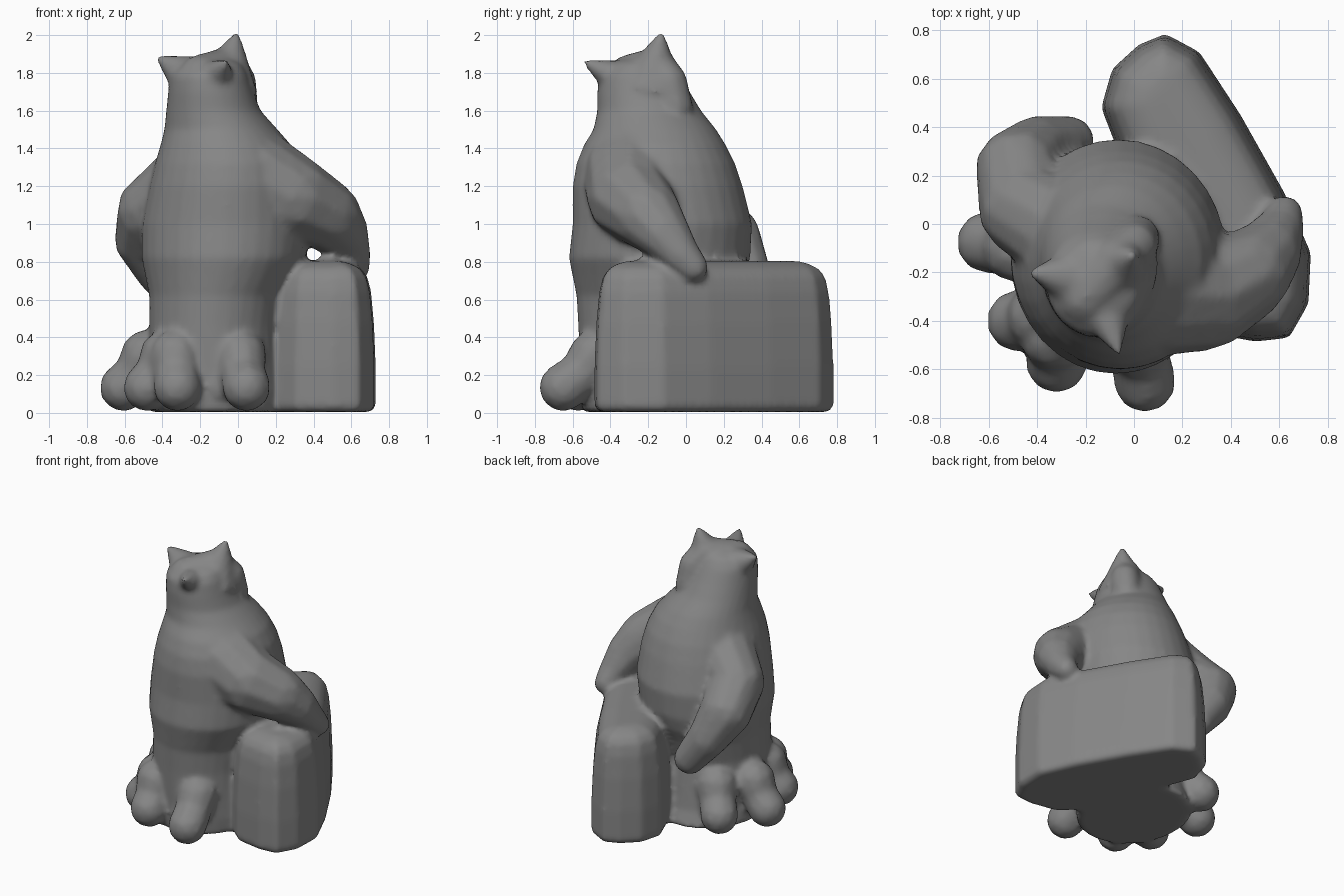
import bpy, bmesh, math
from mathutils import Vector, Matrix

grey = bpy.data.materials.new("dark_grey")
grey.diffuse_color = (0.24, 0.24, 0.24, 1)


def loft(bm, rings):
    """Skin a stack of equal-length closed rings and cap both ends."""
    vs = [[bm.verts.new(p) for p in r] for r in rings]
    n = len(vs[0])
    for a, b in zip(vs, vs[1:]):
        for i in range(n):
            j = (i + 1) % n
            bm.faces.new((a[i], a[j], b[j], b[i]))
    bm.faces.new(vs[0][::-1])
    bm.faces.new(vs[-1])


def oval(z, x0, x1, y0, y1, n=32):
    return [((x0 + x1) / 2 + (x1 - x0) / 2 * math.cos(2 * math.pi * i / n),
             (y0 + y1) / 2 + (y1 - y0) / 2 * math.sin(2 * math.pi * i / n), z)
            for i in range(n)]


def inset(pts, d):
    """Move a counter-clockwise outline inward by d."""
    out = []
    n = len(pts)
    for i in range(n):
        t = (Vector(pts[(i + 1) % n]) - Vector(pts[i - 1])).normalized()
        out.append(Vector(pts[i]) + Vector((-t.y, t.x)) * d)
    return out


def limb(bm, pts, steps=8):
    """Rounded limb through (x, y, z, radius) points."""
    for a, b in zip(pts, pts[1:]):
        for k in range(steps + 1):
            q = Vector(a).lerp(Vector(b), k / steps)
            bmesh.ops.create_icosphere(bm, subdivisions=2, radius=q[3],
                                       matrix=Matrix.Translation(q[:3]))


def spike(bm, base, tip, r):
    b, t = Vector(base), Vector(tip)
    d = t - b
    m = Matrix.Translation((b + t) / 2) @ d.to_track_quat('Z', 'Y').to_matrix().to_4x4()
    bmesh.ops.create_cone(bm, cap_ends=True, segments=12, radius1=r,
                          radius2=0.012, depth=d.length, matrix=m)


def finish(name, bm, voxel, smooth):
    """Fuse all parts into one sculpted skin."""
    bmesh.ops.recalc_face_normals(bm, faces=bm.faces)
    me = bpy.data.meshes.new(name)
    bm.to_mesh(me)
    bm.free()
    me.materials.append(grey)
    ob = bpy.data.objects.new(name, me)
    bpy.context.collection.objects.link(ob)
    rm = ob.modifiers.new("fuse", 'REMESH')
    rm.mode = 'VOXEL'
    rm.voxel_size = voxel
    rm.use_smooth_shade = True
    sm = ob.modifiers.new("soften", 'SMOOTH')
    sm.factor = 0.5
    sm.iterations = smooth


# Bear torso, neck and head: z, x range, y range
bm = bmesh.new()
loft(bm, [oval(*r) for r in [
    (0.005, -0.48, 0.24, -0.55, 0.28), (0.12, -0.48, 0.24, -0.56, 0.24),
    (0.45, -0.47, 0.22, -0.57, 0.20), (0.62, -0.47, 0.24, -0.58, 0.26),
    (0.72, -0.49, 0.30, -0.60, 0.31), (0.82, -0.51, 0.36, -0.62, 0.34),
    (1.00, -0.51, 0.38, -0.60, 0.35), (1.20, -0.47, 0.36, -0.60, 0.30),
    (1.32, -0.44, 0.33, -0.58, 0.26), (1.42, -0.41, 0.28, -0.54, 0.21),
    (1.50, -0.39, 0.21, -0.49, 0.16), (1.60, -0.38, 0.12, -0.47, 0.08),
    (1.70, -0.37, 0.08, -0.47, 0.02), (1.79, -0.36, 0.05, -0.46, -0.03),
    (1.85, -0.31, 0.02, -0.40, -0.07), (1.88, -0.22, -0.04, -0.31, -0.12)]])
# Ears, raised crest and blunt muzzle
spike(bm, (-0.20, -0.23, 1.74), (-0.43, -0.20, 1.885), 0.17)
spike(bm, (-0.14, -0.30, 1.74), (-0.06, -0.54, 1.86), 0.14)
spike(bm, (-0.07, -0.18, 1.74), (-0.005, -0.13, 2.015), 0.18)
limb(bm, [(-0.20, -0.30, 1.78, 0.12), (-0.06, -0.16, 1.83, 0.11),
          (0.00, -0.09, 1.75, 0.10), (0.01, -0.06, 1.62, 0.10)])
# Arm resting on the block
limb(bm, [(0.08, -0.29, 1.25, 0.26), (0.28, -0.30, 1.14, 0.23),
          (0.46, -0.21, 1.05, 0.19), (0.55, -0.12, 0.95, 0.145),
          (0.60, -0.03, 0.84, 0.105), (0.62, 0.04, 0.77, 0.08)])
# Hanging arm
limb(bm, [(-0.26, -0.05, 1.22, 0.22), (-0.45, 0.06, 1.07, 0.195),
          (-0.48, 0.22, 0.93, 0.18), (-0.40, 0.31, 0.75, 0.14),
          (-0.27, 0.34, 0.57, 0.11)])
# Round toes with a knuckle above each: knuckle xy, toe xy
for kx, ky, tx, ty in [(-0.48, -0.10, -0.605, -0.075), (-0.38, -0.38, -0.48, -0.40),
                       (-0.33, -0.46, -0.32, -0.57), (0.01, -0.48, 0.045, -0.65),
                       (-0.32, 0.10, -0.41, 0.20)]:
    limb(bm, [(kx, ky, 0.30, 0.145), (kx * 0.6 + tx * 0.4, ky * 0.6 + ty * 0.4, 0.21, 0.125),
              (tx, ty, 0.135, 0.13)])
limb(bm, [(-0.10, -0.42, 0.32, 0.13), (-0.08, -0.47, 0.14, 0.12)])

# Upright slab under the arm: plan outline stacked with rounded-over insets
plan = [(0.13, 0.785), (0.02, 0.74), (-0.09, 0.64), (-0.135, 0.48), (-0.05, 0.26),
        (0.07, 0.04), (0.17, -0.20), (0.21, -0.36), (0.31, -0.45), (0.50, -0.485),
        (0.64, -0.47), (0.72, -0.33), (0.73, -0.12), (0.62, 0.13), (0.44, 0.45),
        (0.27, 0.71)]
loft(bm, [[(*p, z) for p in inset(plan, d)] for z, d in [
    (0.005, 0.02), (0.04, 0.0), (0.25, 0.0), (0.48, 0.01), (0.64, 0.025),
    (0.72, 0.045), (0.765, 0.08), (0.795, 0.14), (0.805, 0.20)]])
finish("bear_on_block", bm, 0.02, 4)
